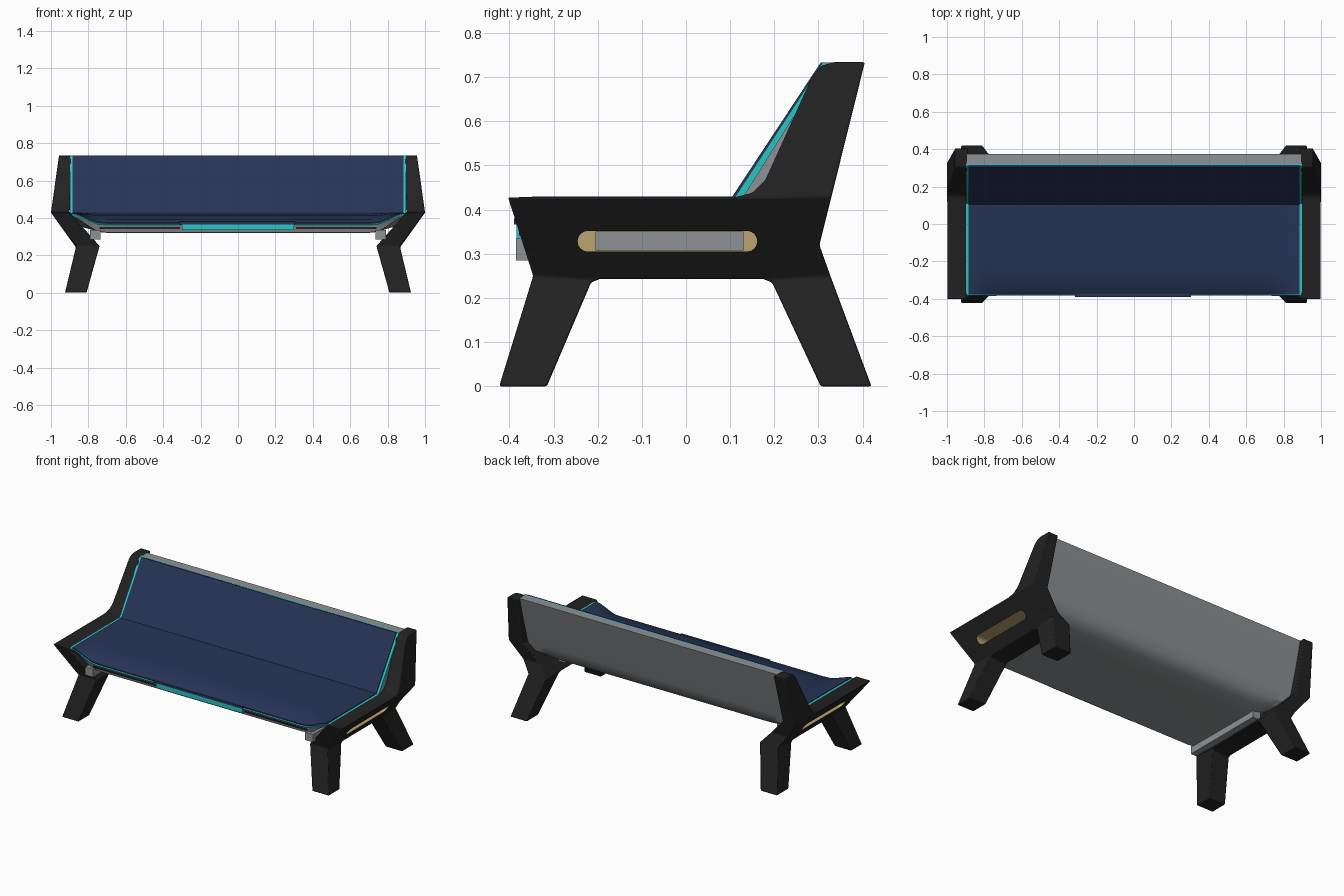
import bpy, bmesh, math

if "Cube" in bpy.data.objects:
    bpy.data.objects.remove(bpy.data.objects["Cube"])


def material(name, rgb):
    m = bpy.data.materials.new(name)
    m.diffuse_color = (*rgb, 1)
    m.use_nodes = True
    m.node_tree.nodes["Principled BSDF"].inputs["Base Color"].default_value = m.diffuse_color
    return m


BLACK = material("charcoal frame", (0.016, 0.016, 0.016))
NAVY = material("navy fabric", (0.019, 0.034, 0.092))
GRAY = material("gray shell", (0.27, 0.29, 0.30))
CYAN = material("cyan piping", (0.025, 0.55, 0.56))
TAN = material("tan slot lining", (0.50, 0.37, 0.16))


def finish(bm, name, mat, bevel=0, smooth=True):
    bmesh.ops.recalc_face_normals(bm, faces=bm.faces[:])
    me = bpy.data.meshes.new(name)
    bm.to_mesh(me)
    bm.free()
    ob = bpy.data.objects.new(name, me)
    bpy.context.collection.objects.link(ob)
    me.materials.append(mat)
    if bevel:
        b = ob.modifiers.new("soft edges", 'BEVEL')
        b.width, b.segments, b.limit_method = bevel, 2, 'ANGLE'
        b.angle_limit = math.radians(28)
    if smooth:
        bpy.ops.object.select_all(action='DESELECT')
        ob.select_set(True)
        bpy.context.view_layer.objects.active = ob
        bpy.ops.object.shade_smooth_by_angle(angle=math.radians(30))
    return ob


def box(name, mat, x0, x1, y0, y1, z0, z1):
    bm = bmesh.new()
    bmesh.ops.create_cube(bm, size=1)
    for v in bm.verts:
        v.co = ((x0 + x1) / 2 + v.co.x * (x1 - x0),
                (y0 + y1) / 2 + v.co.y * (y1 - y0),
                (z0 + z1) / 2 + v.co.z * (z1 - z0))
    return finish(bm, name, mat, smooth=False)


def interp(knots, z):
    for (z0, a), (z1, b) in zip(knots, knots[1:]):
        if z <= z1:
            return a + (b - a) * (z - z0) / (z1 - z0)
    return knots[-1][1]


# Side frame: yz profile split in legs, rail and back post; x follows height
OUTER = [(0, 0.925), (0.25, 0.865), (0.428, 1.0), (0.734, 0.957)]
INNER = [(0, 0.81), (0.25, 0.74), (0.428, 0.90), (0.734, 0.89)]
POINTS = [(-.423, 0), (-.315, 0), (-.215, .235), (-.195, .243), (.175, .243),
          (.195, .235), (.305, 0), (.42, 0), (.327, .25), (.302, .32),
          (.329, .428), (.405, .734), (.335, .734), (.305, .725), (.285, .70),
          (.18, .468), (.15, .438), (.11, .428), (-.403, .428), (-.346, .25)]
PIECES = [(0, 1, 2, 3, 19), (4, 5, 6, 7, 8), (19, 3, 4, 8, 9, 10, 17, 18),
          (17, 10, 11, 12, 13, 14, 15, 16)]


def slot_cutter(name, s, x0, x1):
    bm = bmesh.new()
    r, zc = 0.0235, 0.3285
    ring = []
    for cy, start in ((0.138, -90), (-0.222, 90)):
        for i in range(9):
            a = math.radians(start + i * 22.5)
            ring.append((cy + r * math.cos(a), zc + r * math.sin(a)))
    lo = [bm.verts.new((s * x0, y, z)) for y, z in ring]
    hi = [bm.verts.new((s * x1, y, z)) for y, z in ring]
    bm.faces.new(lo)
    bm.faces.new(hi)
    for i in range(len(ring)):
        j = (i + 1) % len(ring)
        bm.faces.new((lo[i], lo[j], hi[j], hi[i]))
    ob = finish(bm, name, TAN, smooth=False)
    ob.hide_render = True
    ob.display_type = 'WIRE'
    return ob


def side_frame(name, s):
    bm = bmesh.new()
    out = [bm.verts.new((s * interp(OUTER, z), y, z)) for y, z in POINTS]
    inn = [bm.verts.new((s * interp(INNER, z), y, z)) for y, z in POINTS]
    for p in PIECES:
        bm.faces.new([out[i] for i in p])
        bm.faces.new([inn[i] for i in reversed(p)])
    n = len(POINTS)
    for i in range(n):
        j = (i + 1) % n
        bm.faces.new((out[i], out[j], inn[j], inn[i]))
    ob = finish(bm, name, BLACK, bevel=0.012)
    ob.data.materials.append(TAN)
    cutter = slot_cutter(name + "_slot_cutter", s, 0.845, 1.1)
    b = ob.modifiers.new("slot", 'BOOLEAN')
    b.operation, b.solver, b.object = 'DIFFERENCE', 'EXACT', cutter
    b.material_mode = 'TRANSFER'
    # Apply the cut, then drop the helper
    bpy.context.view_layer.update()
    dg = bpy.context.evaluated_depsgraph_get()
    me = bpy.data.meshes.new_from_object(ob.evaluated_get(dg))
    ob.modifiers.clear()
    ob.data = me
    bpy.data.objects.remove(cutter)


for side, s in (("left", -1), ("right", 1)):
    side_frame(side + "_side_frame", s)
    # Gray panel inside the slot and bracket under the seat end
    xs = sorted((s * 0.84, s * 0.852))
    box(side + "_slot_panel", GRAY, *xs, -0.205, 0.13, 0.307, 0.35)
    xs = sorted((s * 0.735, s * 0.79))
    box(side + "_seat_bracket", GRAY, *xs, -0.385, 0.15, 0.285, 0.335)
    # Dark shadow gap trim below the seat front
    xs = sorted((s * 0.31, s * 0.74))
    box(side + "_front_trim", BLACK, *xs, -0.378, -0.36, 0.342, 0.352)


def layer(name, mat, half, loop):
    """Sweep a (y, z, lift) loop along x; lift raises the ends of the seat."""
    bm = bmesh.new()
    pos = [0.3, 0.7, 0.75, 0.79, 0.83, 0.86, half]
    rings = []
    for x in [-p for p in reversed(pos)] + pos:
        t = min(1, max(0, (abs(x) - 0.72) / 0.18))
        t = t * t * (3 - 2 * t)
        rings.append([bm.verts.new((x, y, z + k * t)) for y, z, k in loop])
    n = len(loop)
    for a, b in zip(rings, rings[1:]):
        for i in range(n):
            j = (i + 1) % n
            bm.faces.new((a[i], a[j], b[j], b[i]))
    bm.faces.new(rings[0])
    bm.faces.new(rings[-1])
    return finish(bm, name, mat)


# Seat and backrest surface, front edge to top edge
TOP = [(-.378, .375, .055), (-.355, .393, .037), (-.25, .412, .018),
       (0, .425, .005), (.105, .43, 0), (.305, .733, 0)]


def offset(d):
    return [(y + d * (1.0 if i > 3 else 0.0), z - (d if i < 5 else 0), k)
            for i, (y, z, k) in enumerate(TOP)]


layer("fabric_cover", NAVY, 0.884, TOP + offset(0.010)[::-1])
layer("cyan_liner", CYAN, 0.899,
      [(-.383, .364, .06)] + offset(0.004)[1:] + offset(0.016)[::-1])
layer("seat_shell", GRAY, 0.895, offset(0.013) + [
    (.375, .733, 0), (.287, .43, 0), (.268, .375, 0), (.235, .343, .01),
    (.19, .326, .04), (.1, .32, .07), (-.365, .322, .085)])

# Centre flap hanging over the front edge
box("centre_front_piping", CYAN, -0.30, 0.30, -0.384, -0.355, 0.335, 0.368)
box("centre_front_flap", NAVY, -0.315, 0.305, -0.389, -0.36, 0.366, 0.380)
